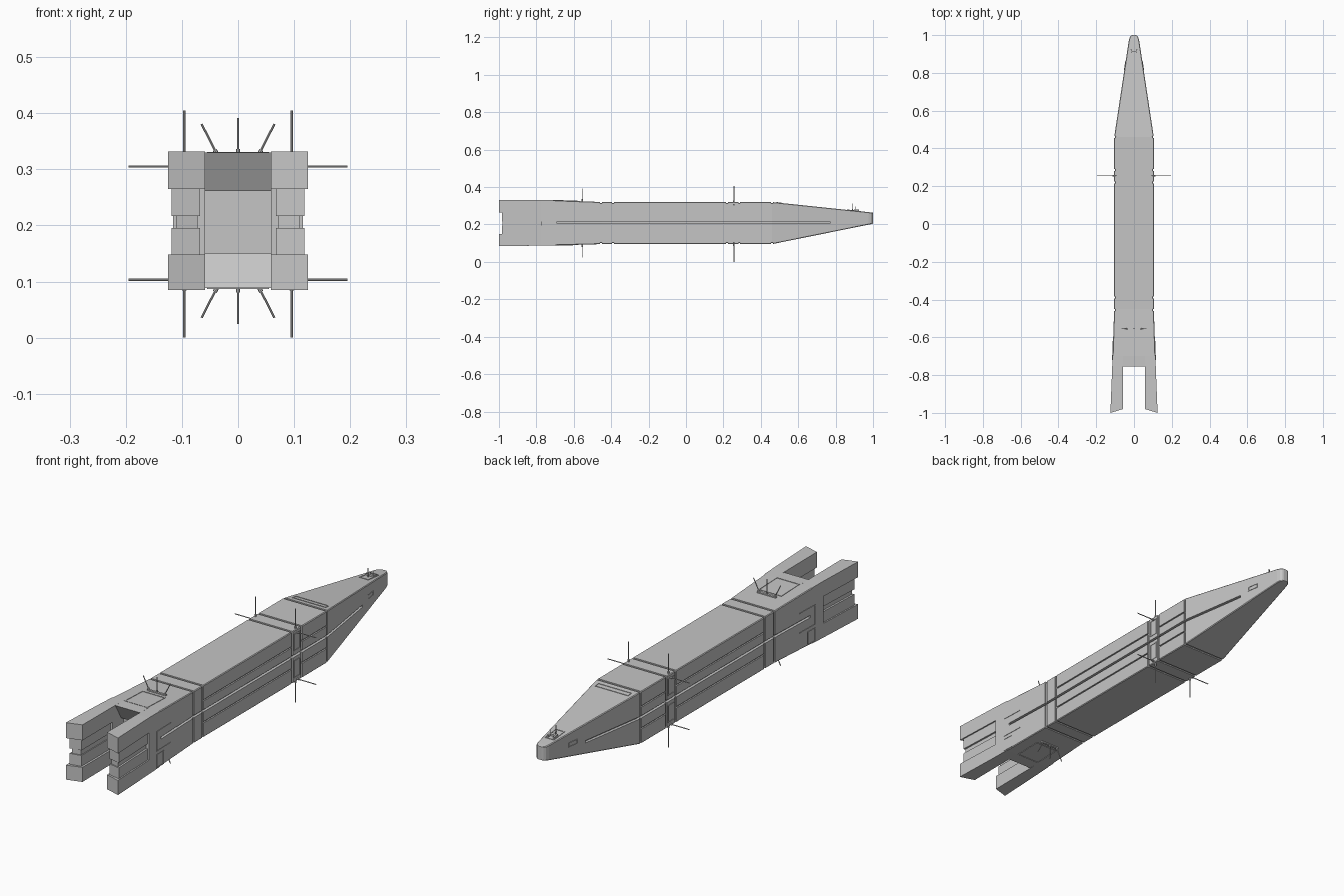
import bpy, bmesh, math
from mathutils import Vector

if "Cube" in bpy.data.objects:
    bpy.data.objects.remove(bpy.data.objects["Cube"])

grey = bpy.data.materials.new("hull grey")
grey.diffuse_color = (0.56, 0.56, 0.56, 1)
grey.use_nodes = True
grey.node_tree.nodes["Principled BSDF"].inputs["Base Color"].default_value = grey.diffuse_color


def finish(name, bm):
    bmesh.ops.remove_doubles(bm, verts=bm.verts, dist=1e-5)
    bmesh.ops.recalc_face_normals(bm, faces=bm.faces)
    me = bpy.data.meshes.new(name)
    bm.to_mesh(me)
    bm.free()
    me.materials.append(grey)
    ob = bpy.data.objects.new(name, me)
    bpy.context.collection.objects.link(ob)
    return ob


# Hull outline: y, half width, bottom, top
KEYS = [(-1, .125, .085, .332), (-.75, .115, .087, .331), (-.45, .105, .095, .32),
        (.46, .105, .095, .32), (.975, .027, .199, .266), (.99, .022, .202, .264),
        (.998, .015, .204, .263), (1, .008, .205, .262)]


def outline(y):
    for a, b in zip(KEYS, KEYS[1:]):
        if y <= b[0]:
            t = (y - a[0]) / (b[0] - a[0])
            return [p + (q - p) * t for p, q in zip(a[1:], b[1:])]
    return KEYS[-1][1:]


# Cross-section with three long grooves in each side
def ring(y, inset, mid, side):
    w, lo, hi = outline(y)
    w, lo, hi, c = w - inset, lo + inset, hi - inset, .003
    pts = [(w - c, lo), (w, lo + c)]
    for z, h, d in ((.16, .003, side), (.21, .005, mid), (.255, .003, side)):
        z0, z1 = (min(max(v, lo + c), hi - c) for v in (z - h, z + h))
        pts += [(w, z0), (w - d, z0), (w - d, z1), (w, z1)]
    pts += [(w, hi - c), (w - c, hi)]
    pts += [(-x, z) for x, z in reversed(pts)]
    return [(x, y, z) for x, z in pts]


BANDS = [-.455, -.39, .22, .285, .46]


def features(y):
    in_band = any(abs(y - b) < .005 for b in BANDS)
    lines = -.39 < y < .22 or .285 < y < .46
    return (.005 if in_band else 0, .012 if -.69 < y < .77 else 0,
            .006 if lines and not in_band else 0)


def build_hull():
    ys = {-.70, -.69, .77, 1} | {k[0] for k in KEYS if k[0] > -.7}
    for b in BANDS:
        ys |= {b - .005, b + .005}
    ys = sorted(ys)
    bm = bmesh.new()
    rings = []
    for a, b in zip(ys, ys[1:]):
        f = features((a + b) / 2)
        for y in (a, b):
            rings.append([bm.verts.new(p) for p in ring(y, *f)])
    n = len(rings[0])
    for r, s in zip(rings, rings[1:]):
        for i in range(n):
            j = (i + 1) % n
            bm.faces.new((r[i], r[j], s[j], s[i]))
    bm.faces.new(rings[0])
    bm.faces.new(rings[-1])
    finish("hull", bm)


build_hull()


# Add a six-sided block: two quads of matching corners
def block(bm, a, b):
    a = [bm.verts.new(p) for p in a]
    b = [bm.verts.new(p) for p in b]
    bm.faces.new(a)
    bm.faces.new(b)
    for i in range(4):
        j = (i + 1) % 4
        bm.faces.new((a[i], a[j], b[j], b[i]))


# Block following the hull's flared side; None means the hull's top or bottom
def prong_part(bm, s, y0, y1, inner, inset, z0, z1, skew=0):
    quads = []
    for y in (y0, y1):
        w, lo, hi = outline(y)
        a, b = (lo if z0 is None else z0), (hi if z1 is None else z1)
        yi = y + skew if y == y0 else y
        quads.append([(s * inner, yi, a), (s * (w - inset), y, a),
                      (s * (w - inset), y, b), (s * inner, yi, b)])
    block(bm, *quads)


# Rear prongs: upper and lower jaws with a recessed, stepped core
for s, label in ((1, "right"), (-1, "left")):
    for part, args in {
        "prong_root": (-.775, -.70, .059, 0, None, None),
        "prong_upper": (-1, -.775, .059, 0, .265, None, .02),
        "prong_lower": (-1, -.775, .059, 0, None, .148, .02),
        "prong_core_low": (-.985, -.775, .068, .006, .148, .195, .01),
        "prong_core_groove": (-.98, -.775, .072, .014, .195, .217, .01),
        "prong_core_high": (-.985, -.775, .068, .006, .217, .265, .01),
    }.items():
        bm = bmesh.new()
        prong_part(bm, s, *args)
        finish(label + "_" + part, bm)

# Sloping lips above and below the bay between the prongs
for name, z0, z1 in (("bay_upper_lip", .330, .261), ("bay_lower_lip", .088, .15)):
    bm = bmesh.new()
    prof = [(-.755, z0), (-.70, z0), (-.70, z1), (-.715, z1)]
    block(bm, [(-.059, y, z) for y, z in prof], [(.059, y, z) for y, z in prof])
    finish(name, bm)


# Thin raised strip on a side wall
def side_strip(bm, s, y0, y1, z0, z1, t=.002):
    q = []
    for y in (y0, y1):
        w = outline(y)[0]
        q.append([(s * (w - .003), y, z0), (s * (w + t), y, z0),
                  (s * (w + t), y, z1), (s * (w - .003), y, z1)])
    block(bm, *q)


# Thin raised strip on the top (index 2) or bottom (index 1)
def deck_strip(bm, k, x0, x1, y0, y1, t=.002):
    d = 1 if k == 2 else -1
    q = []
    for y in (y0, y1):
        z = outline(y)[k]
        q.append([(x0, y, z - d * .003), (x1, y, z - d * .003),
                  (x1, y, z + d * t), (x0, y, z + d * t)])
    block(bm, *q)


def frame(add, bm, who, a0, a1, b0, b1, e=.003):
    add(bm, who, a0, a1, b0, b0 + e)
    add(bm, who, a0, a1, b1 - e, b1)
    add(bm, who, a0, a0 + e, b0 + e, b1 - e)
    add(bm, who, a1 - e, a1, b0 + e, b1 - e)


# Side panel trim
bm = bmesh.new()
for s in (1, -1):
    for z0, z1 in ((.115, .19), (.232, .305)):
        frame(side_strip, bm, s, .234, .274, z0, z1)
    frame(side_strip, bm, s, -.72, -.67, .092, .15)
    frame(side_strip, bm, s, .815, .865, .218, .238)
    side_strip(bm, s, -.72, -.62, .247, .25)
    side_strip(bm, s, -.72, -.62, .163, .166)
    side_strip(bm, s, -.72, -.717, .166, .247)
finish("side_panel_trim", bm)

# Deck hatches and the forward vent
bm = bmesh.new()
for k in (1, 2):
    frame(deck_strip, bm, k, -.055, .055, -.70, -.575)
frame(deck_strip, bm, 2, -.08, .08, .485, .51)
frame(deck_strip, bm, 2, -.022, .022, .86, .935)
finish("deck_hatch_trim", bm)


# Thin antenna rod with a thicker foot
def rod(name, p, q, r=.002):
    p, q = Vector(p), Vector(q)
    bm = bmesh.new()
    d = q - p
    for rad, end in ((r, 1), (r * 2, min(.25, .014 / d.length))):
        g = bmesh.ops.create_cone(bm, cap_ends=True, segments=8, radius1=rad,
                                  radius2=rad, depth=d.length * end)
        rot = d.to_track_quat('Z', 'Y').to_matrix()
        for v in g["verts"]:
            v.co = rot @ v.co + p + d * end / 2
    finish(name, bm)


# Midship antennas on all four corners
for s in (1, -1):
    for z in (.305, .103):
        rod("side_antenna", (s * .10, .256, z), (s * .195, .256, z))
    rod("upper_antenna", (s * .096, .256, .315), (s * .096, .256, .405))
    rod("lower_antenna", (s * .096, .256, .098), (s * .096, .256, 0))

# Rear antenna clusters above and below, on small bases
for k, d, name in ((2, 1, "upper"), (1, -1, "lower")):
    z = outline(-.555)[k]
    for x0, x1, h in ((0, 0, .068), (.035, .065, .057), (-.035, -.065, .057)):
        rod(name + "_rear_antenna", (x0, -.555, z - d * .002), (x1, -.555, z + d * h))
    bm = bmesh.new()
    deck_strip(bm, k, -.045, .045, -.560, -.550, .005)
    finish(name + "_antenna_base", bm)

# Nose sensor cluster
bm = bmesh.new()
deck_strip(bm, 2, -.018, .018, .900, .912, .008)
for s in (1, -1):
    deck_strip(bm, 2, s * .018, s * .010, .912, .925, .008)
finish("nose_sensor_base", bm)
for x, y, h in ((0, .89, .312), (.012, .908, .295), (-.012, .908, .295)):
    rod("nose_sensor_rod", (x, y, .272), (x, y, h), .0015)
